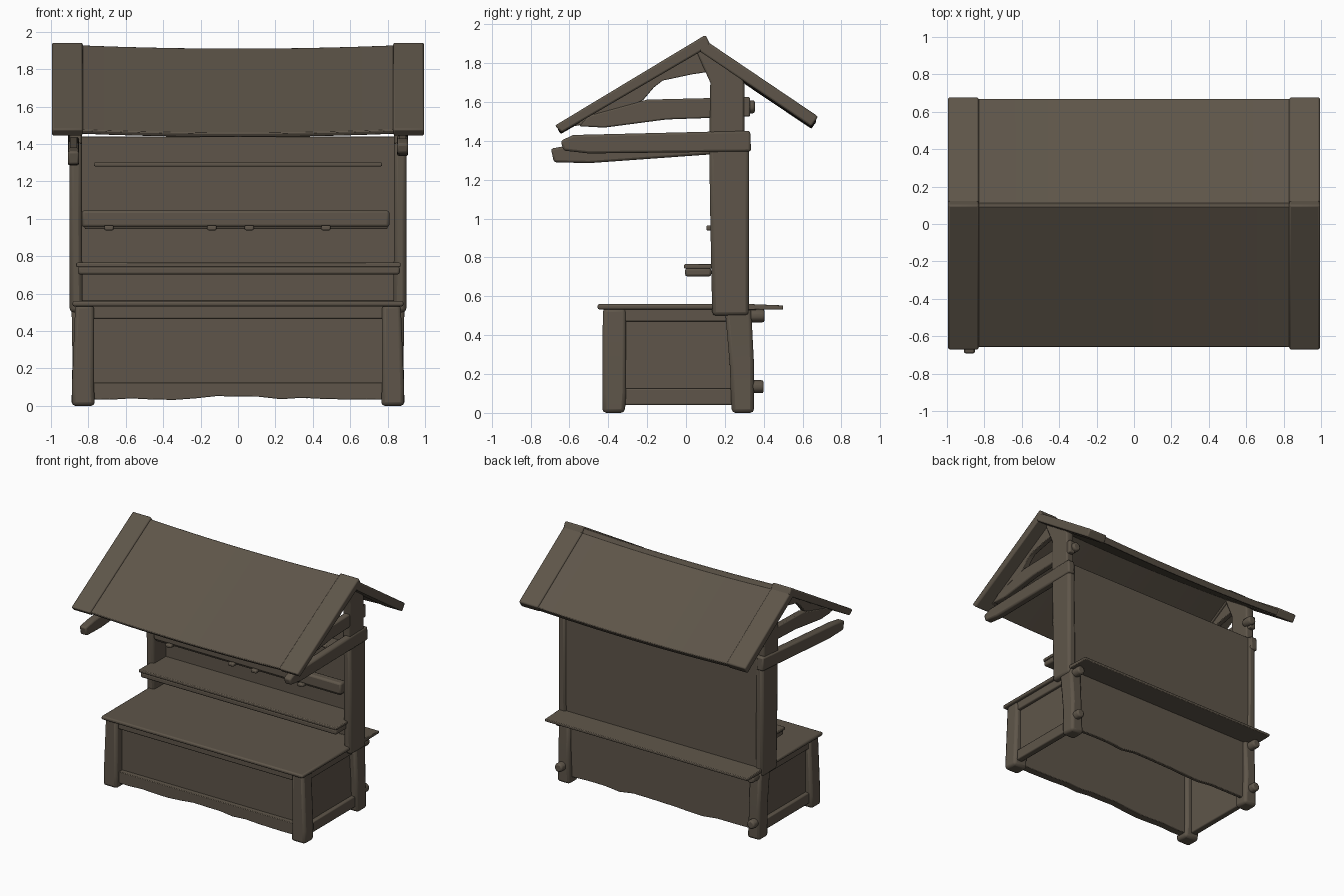
import bpy, bmesh, math, random

random.seed(4)
cube = bpy.data.objects.get("Cube")
if cube:
    bpy.data.objects.remove(cube)

# one weathered wood colour
wood = bpy.data.materials.new("dark_wood")
wood.use_nodes = True
COLOUR = (0.112, 0.091, 0.067, 1)
wood.diffuse_color = COLOUR
bsdf = wood.node_tree.nodes["Principled BSDF"]
bsdf.inputs["Base Color"].default_value = COLOUR
bsdf.inputs["Roughness"].default_value = 0.9


def loft(name, sections, bevel=0.008):
    """Skin a list of equal-length point rings and cap both ends."""
    bm = bmesh.new()
    rings = [[bm.verts.new(p) for p in s] for s in sections]
    n = len(rings[0])
    for a, b in zip(rings, rings[1:]):
        for i in range(n):
            j = (i + 1) % n
            bm.faces.new((a[i], a[j], b[j], b[i]))
    bm.faces.new(rings[0])
    bm.faces.new(rings[-1])
    bmesh.ops.recalc_face_normals(bm, faces=bm.faces)
    mesh = bpy.data.meshes.new(name)
    bm.to_mesh(mesh)
    bm.free()
    mesh.materials.append(wood)
    ob = bpy.data.objects.new(name, mesh)
    bpy.context.collection.objects.link(ob)
    if bevel:
        mod = ob.modifiers.new("worn_edges", "BEVEL")
        mod.width = bevel
        mod.segments = 2
        mod.limit_method = "ANGLE"
    bpy.ops.object.select_all(action="DESELECT")
    bpy.context.view_layer.objects.active = ob
    ob.select_set(True)
    bpy.ops.object.shade_smooth_by_angle(angle=math.radians(40))
    return ob


def rect(x0, x1, y0, y1, z):
    return [(x0, y0, z), (x1, y0, z), (x1, y1, z), (x0, y1, z)]


def box(name, x, y, z, bevel=0.008):
    return loft(name, [rect(*x, *y, z[0]), rect(*x, *y, z[1])], bevel)


def prism(name, profile, xs, bevel=0.008, drop=lambda x: 0):
    """Sweep a y-z profile along x, lowering it by drop(x)."""
    return loft(name, [[(x, y, z - drop(x)) for y, z in profile] for x in xs], bevel)


def post(name, side, rings, bevel=0.02):
    """Upright built from (z, inner x, outer x, front y, back y) rings."""
    return loft(name, [rect(side * a, side * b, c, d, z) for z, a, b, c, d in rings], bevel)


def span(a, b, n):
    return [a + (b - a) * i / n for i in range(n + 1)]


def wavy_board(name, x0, x1, y0, y1, low, top):
    """Vertical board with an uneven lower edge."""
    rings = []
    for x in span(x0, x1, 14):
        z = low + random.uniform(-0.012, 0.012)
        rings.append([(x, y0, z), (x, y1, z), (x, y1, top), (x, y0, top)])
    return loft(name, rings, 0.004)


def sag(x):
    return 0.02 * (1 - (x / 0.9) ** 2)


# roof slopes, sagging towards the middle
front_slope = [(-0.645, 1.455), (-0.66, 1.478), (0.095, 1.932), (0.115, 1.89)]
rear_slope = [(0.06, 1.875), (0.11, 1.9), (0.672, 1.52), (0.645, 1.482)]
prism("roof_front", front_slope, span(-0.97, 0.97, 12), 0.006, sag)
prism("roof_rear", rear_slope, span(-0.97, 0.97, 12), 0.006, sag)

# thicker bands at the roof ends
front_band = [(-0.64, 1.442), (-0.675, 1.478), (0.1, 1.945), (0.128, 1.89)]
rear_band = [(0.06, 1.868), (0.11, 1.91), (0.68, 1.525), (0.645, 1.472)]
for s, tag in ((1, "left"), (-1, "right")):
    prism("roof_band_front_" + tag, front_band, (s * 0.83, s * 0.995), 0.01)
    prism("roof_band_rear_" + tag, rear_band, (s * 0.83, s * 0.995), 0.01)

    # rear post: splayed foot below the counter, slimmer at the gable
    post("rear_post_lower_" + tag, s, [
        (0, 0.78, 0.89, 0.235, 0.35), (0.25, 0.79, 0.885, 0.225, 0.35),
        (0.54, 0.79, 0.89, 0.2, 0.335)])
    post("rear_post_upper_" + tag, s, [
        (0.5, 0.83, 0.9, 0.135, 0.325), (1.0, 0.835, 0.9, 0.125, 0.325),
        (1.45, 0.835, 0.9, 0.118, 0.325)])
    post("gable_post_" + tag, s, [
        (1.4, 0.835, 0.9, 0.12, 0.3), (1.7, 0.835, 0.9, 0.125, 0.3),
        (1.8, 0.835, 0.9, 0.08, 0.24), (1.87, 0.835, 0.9, 0.05, 0.15)], 0.01)

    # front leg of the counter
    post("front_leg_" + tag, s, [
        (0, 0.765, 0.888, -0.43, -0.315), (0.1, 0.77, 0.888, -0.43, -0.308),
        (0.54, 0.77, 0.87, -0.428, -0.308)])

    # side arm carrying the eave; the right one droops
    droop = 0 if s > 0 else 0.05
    arm = [(-0.63 - droop, 1.35 - droop * 1.2), (-0.645 - droop, 1.40 - droop * 0.8),
           (-0.58, 1.43 - droop), (0.33, 1.452), (0.335, 1.345), (-0.5, 1.335 - droop)]
    prism("side_arm_" + tag, arm, (s * 0.85, s * 0.91), 0.012)

    # gable tie beam, rafter and curved brace
    tie = [(-0.55, 1.475), (-0.5, 1.53), (-0.2, 1.612), (0.33, 1.625),
           (0.33, 1.525), (-0.1, 1.51), (-0.42, 1.468)]
    prism("gable_tie_" + tag, tie, (s * 0.845, s * 0.895))
    brace = [(-0.58, 1.475), (0.08, 1.89), (0.13, 1.85), (0.13, 1.757),
             (0.03, 1.742), (-0.12, 1.71), (-0.165, 1.675), (-0.22, 1.61), (-0.42, 1.5)]
    prism("rafter_brace_" + tag, brace, (s * 0.85, s * 0.89), 0.004)

    # pegs at the back of the posts
    for z, y1 in ((0.135, 0.4), (0.5, 0.405), (1.575, 0.355)):
        ring = [(s * 0.845 + 0.036 * math.cos(a), 0.036 * math.sin(a) + z)
                for a in span(0, math.tau * 7 / 8, 7)]
        loft("peg_%s_%d" % (tag, z * 100),
             [[(x, y, h) for x, h in ring] for y in (0.27, y1)], 0.012)

    # recessed counter end with its rails
    inner, outer = s * 0.815, s * 0.835
    box("end_panel_" + tag, (inner, outer), (-0.36, 0.28), (0.06, 0.54), 0)
    box("end_rail_low_" + tag, (inner, s * 0.865), (-0.36, 0.28), (0.04, 0.125))
    box("end_rail_high_" + tag, (inner, s * 0.86), (-0.36, 0.24), (0.47, 0.54))

# counter: worn top, front panel and rails, open underneath
box("counter_top", (-0.885, 0.885), (-0.455, 0.3), (0.532, 0.56), 0.01)
box("front_panel", (-0.8, 0.8), (-0.355, -0.335), (0.06, 0.54), 0)
wavy_board("front_rail_low", -0.8, 0.8, -0.395, -0.335, 0.042, 0.125)
box("front_rail_high", (-0.8, 0.8), (-0.4, -0.335), (0.465, 0.535))

# back wall and the ledge behind it
wavy_board("back_wall", -0.86, 0.86, 0.285, 0.312, 0.05, 1.44)
loft("back_ledge", [[(x, 0.28, 0.53), (x, 0.5, 0.532), (x, 0.5, 0.553), (x, 0.28, 0.562)]
                    for x in (-0.89, 0.89)], 0.005)

# low display shelf on a round-edged bar
box("display_shelf", (-0.865, 0.87), (-0.01, 0.29), (0.742, 0.765), 0.006)
box("display_shelf_bar", (-0.855, 0.865), (-0.005, 0.13), (0.702, 0.745), 0.012)

# hanging rail with hooks, and the thin upper shelf
box("hanging_rail", (-0.835, 0.81), (0.13, 0.2), (0.955, 1.045), 0.015)
box("rail_hook_strip", (-0.82, 0.8), (0.14, 0.19), (0.945, 0.965), 0.006)
for x in (-0.69, -0.14, 0.06, 0.47):
    box("rail_hook", (x - 0.025, x + 0.025), (0.105, 0.16), (0.938, 0.965))
box("upper_shelf", (-0.77, 0.77), (0.15, 0.29), (1.28, 1.302), 0.006)
